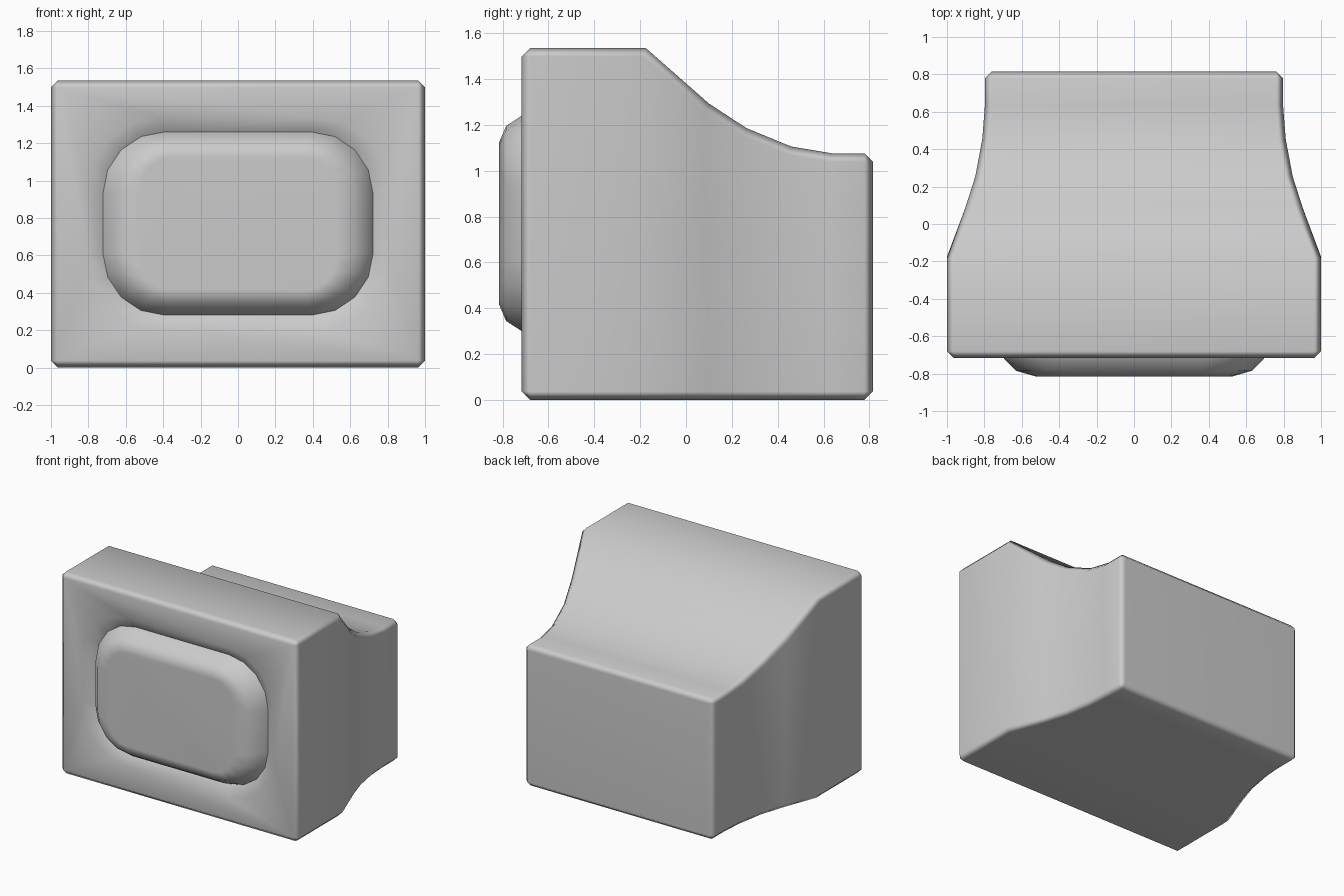
import bpy, bmesh, math

if "Cube" in bpy.data.objects:
    bpy.data.objects.remove(bpy.data.objects["Cube"])

CZ = 0.77  # height of the screen centre


def rounded_ring(bm, y, hx, hz, r, steps=4):
    """Rounded rectangle loop facing the front, centred on the screen."""
    verts = []
    for k, (sx, sz) in enumerate([(1, 1), (-1, 1), (-1, -1), (1, -1)]):
        for i in range(steps + 1):
            a = math.pi / 2 * (k + i / steps)
            verts.append(bm.verts.new((sx * (hx - r) + r * math.cos(a), y,
                                       CZ + sz * (hz - r) + r * math.sin(a))))
    return verts


def bridge(bm, a, b):
    n = len(a)
    for i in range(n):
        j = (i + 1) % n
        bm.faces.new((a[i], a[j], b[j], b[i]))


def finish(bm, name):
    bmesh.ops.recalc_face_normals(bm, faces=bm.faces)
    mesh = bpy.data.meshes.new(name)
    bm.to_mesh(mesh)
    bm.free()
    ob = bpy.data.objects.new(name, mesh)
    bpy.context.collection.objects.link(ob)
    bpy.ops.object.select_all(action='DESELECT')
    ob.select_set(True)
    bpy.context.view_layer.objects.active = ob
    bpy.ops.object.shade_smooth_by_angle(angle=math.radians(60))
    wn = ob.modifiers.new("weighted", 'WEIGHTED_NORMAL')
    wn.keep_sharp = True
    return ob


# Casing: (depth, half width, height) sections, tapering to the back
sections = [(-0.717, 1, 1.535), (-0.175, 1, 1.535), (0.1, 0.897, 1.293),
            (0.265, 0.845, 1.185), (0.46, 0.81, 1.105), (0.635, 0.797, 1.076),
            (0.815, 0.797, 1.076)]
bm = bmesh.new()
loops = [[bm.verts.new(p) for p in ((-w, y, 0), (w, y, 0), (w, y, h), (-w, y, h))]
         for y, w, h in sections]
for a, b in zip(loops, loops[1:]):
    bridge(bm, a, b)
bm.faces.new(loops[0])
bm.faces.new(loops[-1])
bmesh.ops.recalc_face_normals(bm, faces=bm.faces)

# Chamfer the outer edges
sharp = [e for e in bm.edges if e.calc_face_angle() > math.radians(60)]
bmesh.ops.bevel(bm, geom=sharp, offset=0.037, offset_type='OFFSET',
                segments=1, profile=0.5, affect='EDGES')

# Bezel: open the front face and slope the rim in to the screen
front = min(bm.faces, key=lambda f: f.calc_center_median().y)
outer = list(front.edges)
bmesh.ops.delete(bm, geom=[front], context='FACES_ONLY')
rim = rounded_ring(bm, -0.717, 0.80, 0.565, 0.38)
inner = rounded_ring(bm, -0.67, 0.722, 0.49, 0.33)
bridge(bm, rim, inner)
rim_edges = [bm.edges.get((rim[i - 1], rim[i])) for i in range(len(rim))]
bmesh.ops.triangle_fill(bm, use_beauty=True, edges=outer + rim_edges,
                        normal=(0, -1, 0))
finish(bm, "casing")

# Screen: bulging rounded panel
bm = bmesh.new()
rings = [rounded_ring(bm, *p) for p in (
    (-0.67, 0.722, 0.49, 0.33), (-0.72, 0.695, 0.468, 0.31),
    (-0.785, 0.63, 0.425, 0.26), (-0.815, 0.525, 0.355, 0.17))]
for a, b in zip(rings, rings[1:]):
    bridge(bm, a, b)
bm.faces.new(rings[-1])
finish(bm, "screen")
